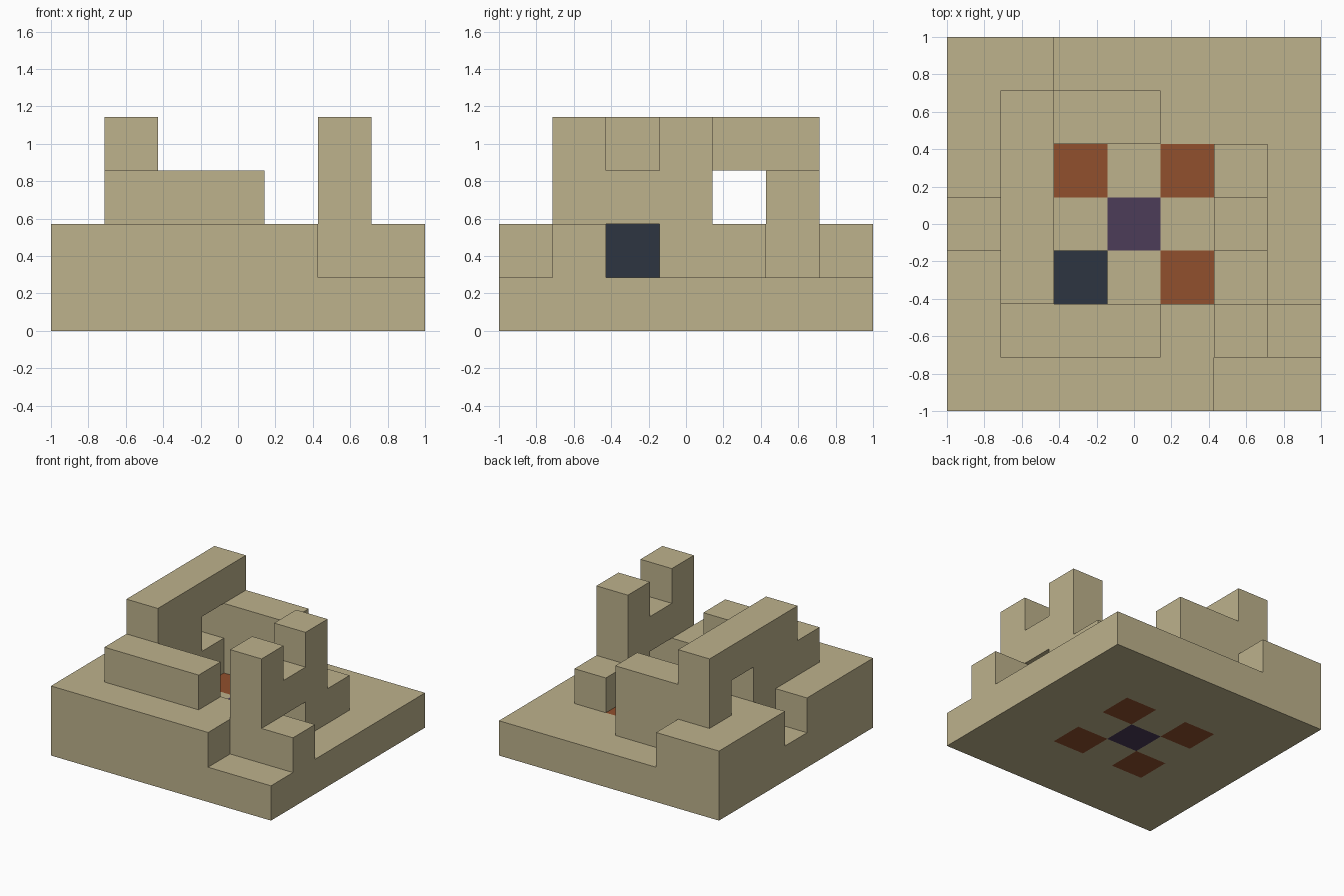
import bpy
import bmesh
from mathutils import Matrix, Vector

cube = bpy.data.objects.get("Cube")
if cube:
    bpy.data.objects.remove(cube, do_unlink=True)

GRID = 7            # cells along each side of the square
CELL = 2 / GRID


def make_material(name, rgb):
    mat = bpy.data.materials.new(name)
    mat.use_nodes = True
    colour = (*rgb, 1)
    mat.diffuse_color = colour
    mat.node_tree.nodes["Principled BSDF"].inputs["Base Color"].default_value = colour
    return mat


stone = make_material("sandstone", (0.51, 0.445, 0.262))
rust = make_material("rust orange", (0.283, 0.08, 0.026))
violet = make_material("dusky violet", (0.072, 0.045, 0.098))
slate = make_material("dark slate", (0.027, 0.036, 0.053))


def finish(bm, name, materials):
    mesh = bpy.data.meshes.new(name)
    bm.normal_update()
    bm.to_mesh(mesh)
    bm.free()
    for mat in materials:
        mesh.materials.append(mat)
    obj = bpy.data.objects.new(name, mesh)
    bpy.context.collection.objects.link(obj)
    return obj


def block(name, xs, ys, zs, material=stone):
    """Box spanning whole cells, given as (start, end) along each axis."""
    lo, hi = (Vector(c) * CELL for c in zip(xs, ys, zs))
    centre = (lo + hi) / 2 - Vector((1, 1, 0))
    bm = bmesh.new()
    bmesh.ops.create_cube(bm, size=1, matrix=Matrix.Translation(centre)
                          @ Matrix.Diagonal((*(hi - lo), 1)))
    return finish(bm, name, [material])


# Floor slab: a gridded plate with coloured inlays showing above and below
bm = bmesh.new()
bmesh.ops.create_grid(bm, x_segments=GRID, y_segments=GRID, size=1)
top = bmesh.ops.extrude_face_region(bm, geom=bm.faces[:], use_keep_orig=True)["geom"]
bmesh.ops.translate(bm, vec=(0, 0, CELL),
                    verts=[v for v in top if isinstance(v, bmesh.types.BMVert)])
bmesh.ops.recalc_face_normals(bm, faces=bm.faces[:])
bm.normal_update()
for face in bm.faces:
    if abs(face.normal.z) > 0.5:
        c = face.calc_center_median()
        col, row = round(abs(c.x) / CELL), round(abs(c.y) / CELL)
        if col == row == 1:
            face.material_index = 1
        elif col == row == 0:
            face.material_index = 2
finish(bm, "floor_slab", [stone, rust, violet])

# Low terraces around the court
block("front_terrace", (0, 5), (0, 1), (1, 2))
block("front_wall", (0, 7), (1, 2), (1, 2))
block("right_front_terrace", (0, 2), (2, 3), (1, 2))
block("right_notch_wall", (1, 2), (3, 4), (1, 2))
block("right_back_terrace", (0, 2), (4, 7), (1, 2))

# Bars along the front and back
block("front_bar", (1, 4), (1, 2), (2, 3))
block("back_bar", (2, 4), (5, 6), (1, 3))

# Raised beam on two legs
block("beam_front_leg", (1, 2), (2, 4), (2, 3))
block("beam_back_leg", (1, 2), (5, 6), (2, 3))
block("raised_beam", (1, 2), (2, 6), (3, 4))

# Gateway with twin pillars
block("gate_front_pillar", (5, 6), (1, 2), (2, 4))
block("gate_lintel", (5, 6), (2, 3), (2, 3))
block("gate_back_pillar", (5, 6), (3, 4), (1, 4))
block("gate_back_step", (5, 6), (4, 5), (1, 2))

# Dark cube standing in the court
block("court_cube", (2, 3), (2, 3), (1, 2), slate)
